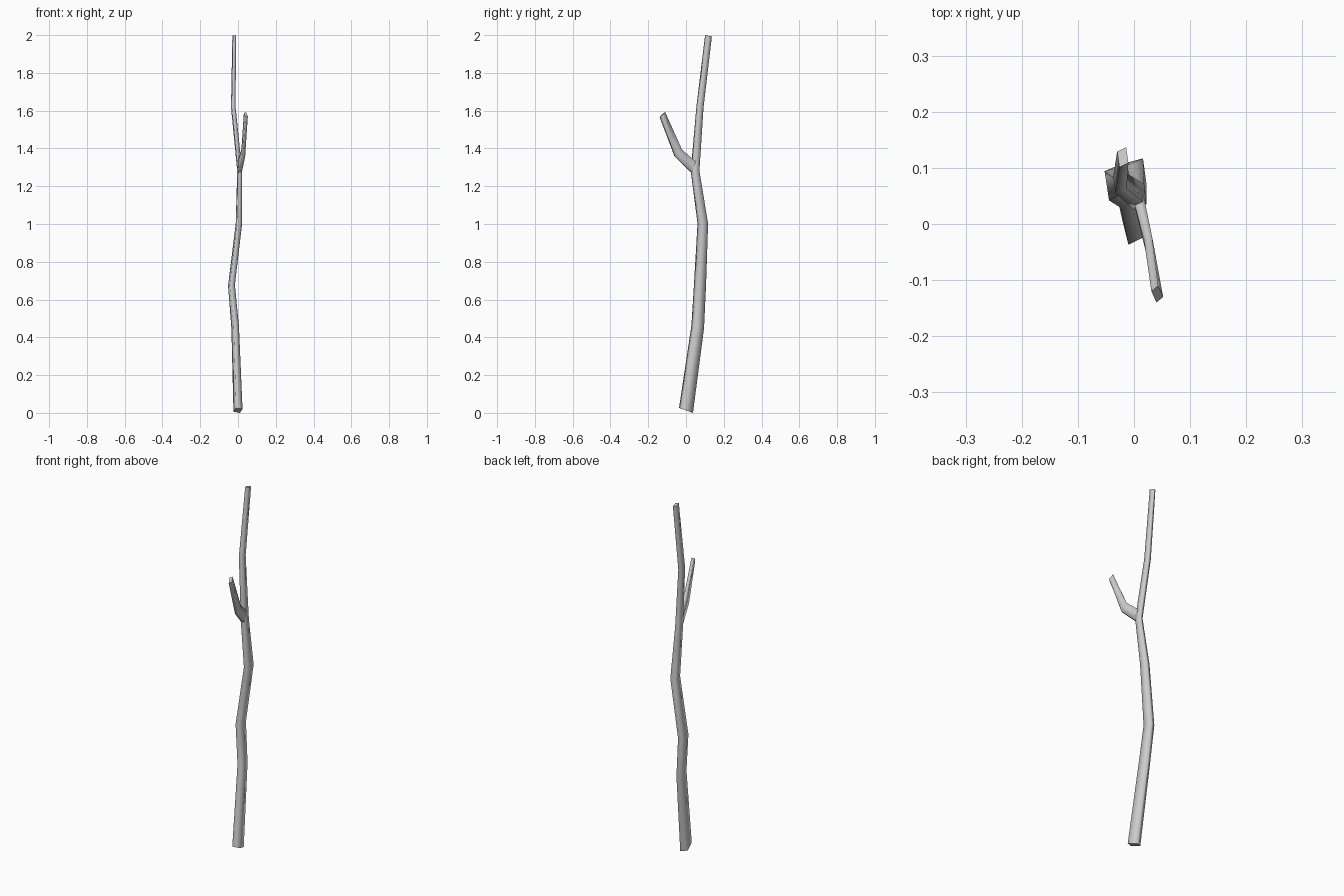
import bpy, bmesh
from mathutils import Vector


def limb(name, rings):
    """Four-sided tapering limb; each ring is (centre, half depth vector, half width vector)."""
    bm = bmesh.new()
    loops = []
    for c, u, v in rings:
        c, u, v = Vector(c), Vector(u), Vector(v)
        loops.append([bm.verts.new(p) for p in (c - u - v, c - u + v, c + u + v, c + u - v)])
    for a, b in zip(loops, loops[1:]):
        for i in range(4):
            j = (i + 1) % 4
            bm.faces.new((a[i], a[j], b[j], b[i])).smooth = True
    caps = [bm.faces.new(loops[0][::-1]), bm.faces.new(loops[-1])]
    for cap in caps:
        for e in cap.edges:
            e.smooth = False
    bmesh.ops.recalc_face_normals(bm, faces=bm.faces[:])
    mesh = bpy.data.meshes.new(name)
    bm.to_mesh(mesh)
    bm.free()
    obj = bpy.data.objects.new(name, mesh)
    bpy.context.collection.objects.link(obj)
    return obj


# crooked main stem
limb("main_stem", [
    ((0.000, 0.000, 0.013), (-0.007, 0.0285, -0.010), (0.017, 0.0085, -0.003)),
    ((-0.015, 0.062, 0.455), (-0.006, 0.0265, -0.006), (0.014, 0.007, 0)),
    ((-0.0345, 0.074, 0.675), (-0.004, 0.026, -0.002), (0.014, 0.006, 0)),
    ((0.005, 0.089, 1.003), (-0.003, 0.022, 0), (0.014, 0.006, 0)),
    ((0.009, 0.048, 1.280), (-0.002, 0.018, 0), (0.011, 0.005, 0)),
    ((-0.025, 0.074, 1.620), (-0.002, 0.015, -0.002), (0.010, 0.004, 0.001)),
    ((-0.020, 0.119, 1.996), (-0.002, 0.014, -0.003), (0.008, 0.004, -0.001)),
])

# short side branch, rooted inside the stem
limb("side_branch", [
    ((0.010, 0.037, 1.303), (-0.002, 0.010, 0.028), (0.009, 0.004, 0)),
    ((0.028, -0.041, 1.376), (-0.003, 0.016, 0.018), (0.007, 0.004, 0)),
    ((0.0415, -0.125, 1.579), (-0.0045, 0.010, 0.011), (0.006, 0.005, 0.002)),
])
